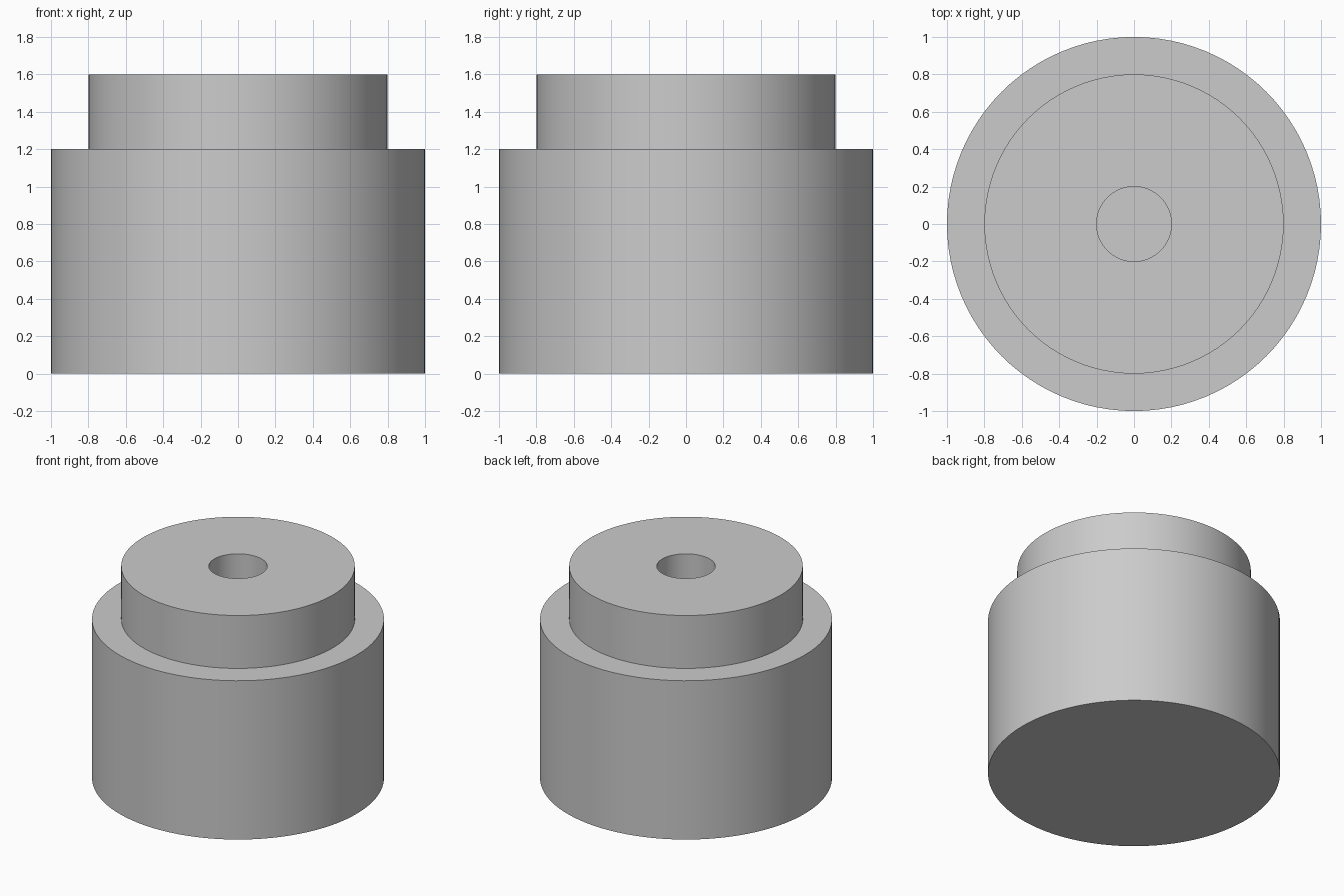
import bpy
import math

SIDES = 96

cube = bpy.data.objects.get("Cube")
if cube:
    bpy.data.objects.remove(cube, do_unlink=True)

# Single grey material
grey = bpy.data.materials.new("light grey")
grey.use_nodes = True
colour = (0.6, 0.6, 0.6, 1.0)
grey.diffuse_color = colour
grey.node_tree.nodes["Principled BSDF"].inputs["Base Color"].default_value = colour


def lathe(name, profile):
    """Revolve (radius, height) points about z and cap both ends."""
    verts, faces = [], []
    for radius, height in profile:
        for i in range(SIDES):
            a = math.tau * i / SIDES
            verts.append((radius * math.cos(a), radius * math.sin(a), height))
    for ring in range(len(profile) - 1):
        low, high = ring * SIDES, (ring + 1) * SIDES
        for i in range(SIDES):
            j = (i + 1) % SIDES
            faces.append((low + i, low + j, high + j, high + i))
    faces.append(tuple(reversed(range(SIDES))))
    faces.append(tuple(range(len(verts) - SIDES, len(verts))))
    mesh = bpy.data.meshes.new(name)
    mesh.from_pydata(verts, [], faces)
    mesh.materials.append(grey)
    obj = bpy.data.objects.new(name, mesh)
    bpy.context.collection.objects.link(obj)
    bpy.ops.object.select_all(action="DESELECT")
    obj.select_set(True)
    bpy.context.view_layer.objects.active = obj
    bpy.ops.object.shade_smooth_by_angle(angle=math.radians(30))
    return obj


# Wide drum, narrower shoulder and blind centre hole in one solid
lathe("stepped_cylinder", [
    (1.0, 0.0), (1.0, 1.2),   # drum wall
    (0.8, 1.2), (0.8, 1.6),   # step and raised boss
    (0.2, 1.6), (0.2, 1.2),   # top face and hole wall
])
